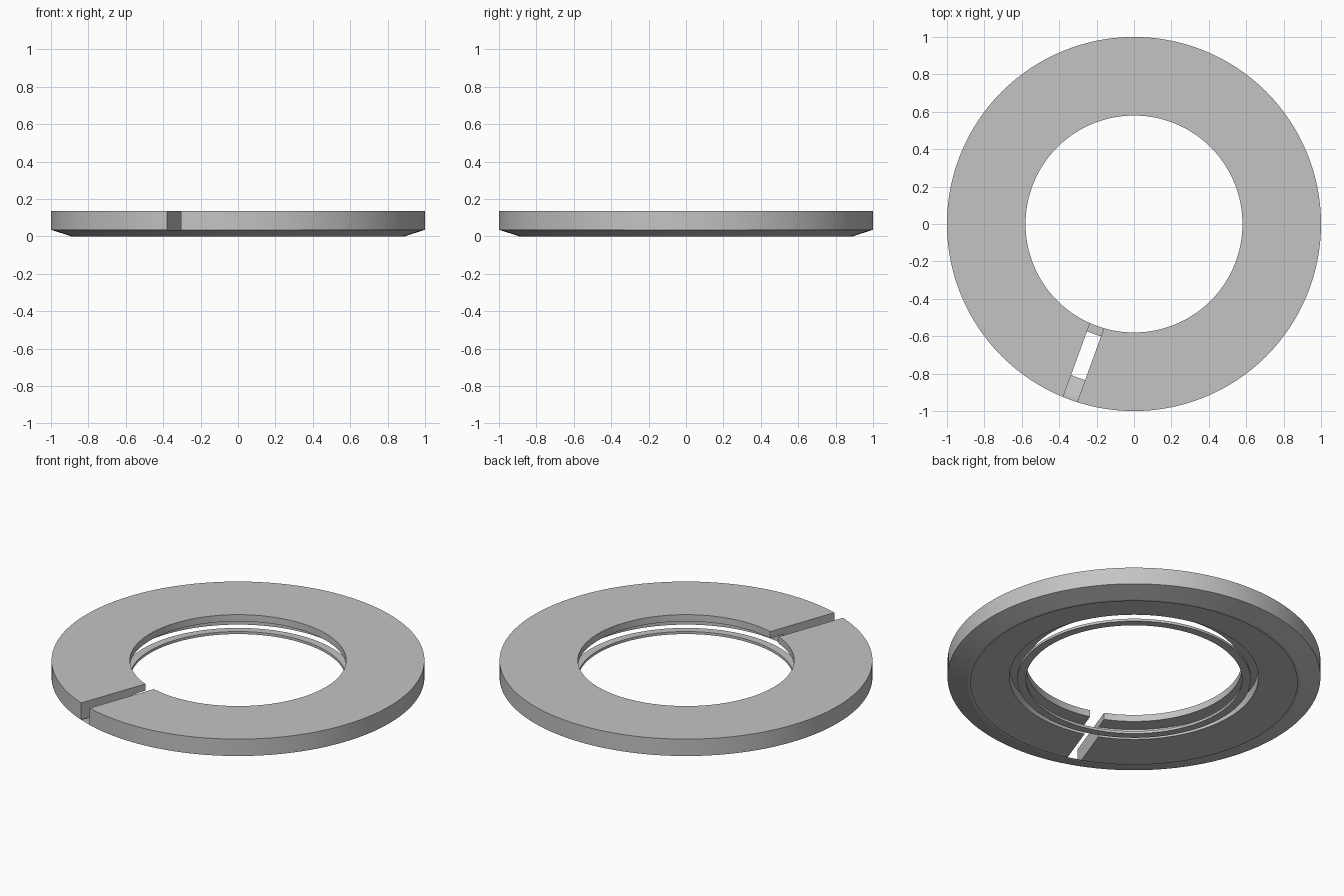
import bpy, bmesh, math
from mathutils import Vector, Matrix

cube = bpy.data.objects.get("Cube")
if cube:
    bpy.data.objects.remove(cube, do_unlink=True)

SEGMENTS = 128

grey = bpy.data.materials.new("plain_grey")
grey.use_nodes = True
colour = (0.55, 0.55, 0.55, 1)
grey.diffuse_color = colour
grey.node_tree.nodes["Principled BSDF"].inputs["Base Color"].default_value = colour


def make_object(name, bm):
    bmesh.ops.recalc_face_normals(bm, faces=bm.faces[:])
    mesh = bpy.data.meshes.new(name)
    bm.to_mesh(mesh)
    bm.free()
    mesh.materials.append(grey)
    obj = bpy.data.objects.new(name, mesh)
    bpy.context.collection.objects.link(obj)
    return obj


def lathe(name, profile):
    """Turn a closed (radius, height) profile around the z axis."""
    bm = bmesh.new()
    rings = []
    for i in range(SEGMENTS):
        turn = Matrix.Rotation(2 * math.pi * i / SEGMENTS, 3, "Z")
        rings.append([bm.verts.new(turn @ Vector((r, 0, z))) for r, z in profile])
    count = len(profile)
    for i, ring in enumerate(rings):
        after = rings[(i + 1) % SEGMENTS]
        for j in range(count):
            k = (j + 1) % count
            bm.faces.new((ring[j], after[j], after[k], ring[k]))
    return make_object(name, bm)


def smooth(obj):
    bpy.ops.object.select_all(action="DESELECT")
    obj.select_set(True)
    bpy.context.view_layer.objects.active = obj
    bpy.ops.object.shade_smooth_by_angle(angle=math.radians(15))


# Main washer, with an overhanging lip around the hole
washer = lathe("washer_body", [(1, 0.135), (1, 0.035), (0.668, 0.035),
                               (0.668, 0.095), (0.58, 0.095), (0.58, 0.135)])

# Radial slot through the washer
bm = bmesh.new()
bmesh.ops.create_cube(bm, size=1)
bmesh.ops.scale(bm, vec=(0.08, 0.7, 0.4), verts=bm.verts)
bmesh.ops.translate(bm, vec=(0, -0.85, 0.1), verts=bm.verts)
bmesh.ops.rotate(bm, matrix=Matrix.Rotation(math.radians(-20), 3, "Z"), verts=bm.verts)
cutter = make_object("slot_cutter", bm)
cutter.hide_render = True

cut = washer.modifiers.new("slot", "BOOLEAN")
cut.operation = "DIFFERENCE"
cut.solver = "EXACT"
cut.object = cutter
bpy.context.view_layer.objects.active = washer
bpy.ops.object.modifier_apply(modifier=cut.name)
bpy.data.objects.remove(cutter, do_unlink=True)

# Thin sloping rim below the outer edge, left whole across the slot
rim = lathe("sloping_rim", [(1, 0.035), (0.89, 0), (0.875, 0), (0.985, 0.035)])

# Thin loose ring inside the hole
inner = lathe("inner_ring", [(0.58, 0.02), (0.626, 0.02), (0.626, 0.035), (0.58, 0.035)])

for part in (washer, rim, inner):
    smooth(part)
